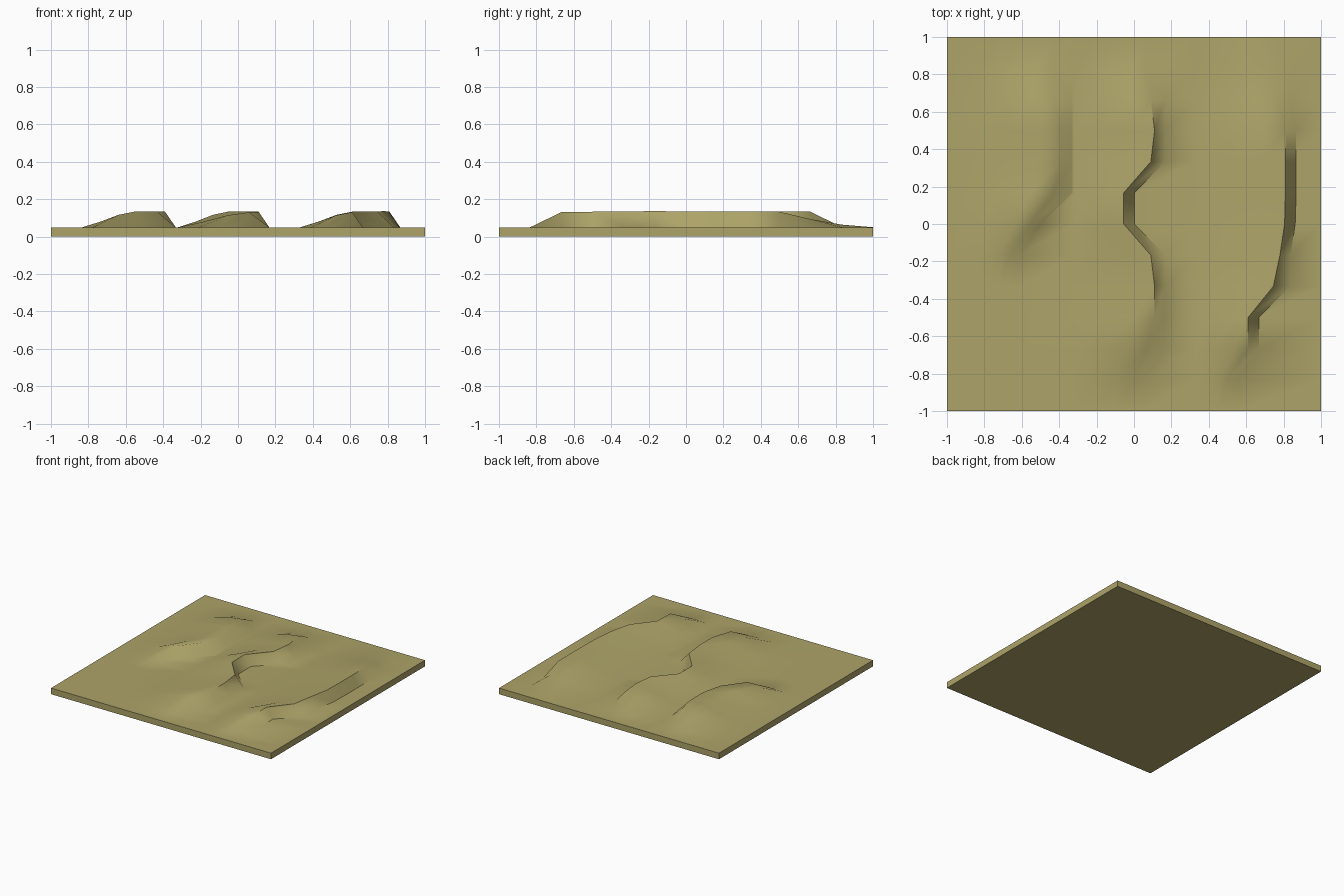
import bpy, bmesh, math

if "Cube" in bpy.data.objects:
    bpy.data.objects.remove(bpy.data.objects["Cube"])

SLAB = 0.05    # thickness of the flat tile
RISE = 0.083   # dune height above the tile
ROWS = 13      # rows run along y, 1/6 apart

# Each dune: windward foot x, first row index, then (crest x, height factor) per row
dunes = [
    (-0.833, 5, [(-0.667, 0), (-0.555, 1), (-0.43, 1), (-0.39, 1), (-0.39, 1),
                 (-0.43, 1), (-0.5, 0)]),
    (-0.32, 1, [(0.0, 0), (0.06, 0.97), (0.11, 1), (0.11, 1), (0.09, 1), (-0.055, 1),
                (-0.055, 1), (0.09, 1), (0.11, 1), (0.09, 1), (0.0, 0)]),
    (0.333, 1, [(0.5, 0), (0.61, 0.97), (0.61, 1), (0.745, 1), (0.78, 1.05), (0.805, 1),
                (0.81, 1), (0.81, 1), (0.81, 1), (0.765, 0.52), (0.715, 0.17), (0.667, 0)]),
]


def dune_points(foot, start, crests, row):
    """Cross-section of one dune in a row: gentle windward side, steep lee side."""
    crest, h = crests[min(max(row - start, 0), len(crests) - 1)]
    lee = max(math.ceil(crest * 6 - 0.02) / 6, crest + 0.057)
    pts = [(foot + (crest - foot) * t, SLAB + RISE * h * k)
           for t, k in ((0, 0), (0.35, 0.36), (0.7, 0.8), (1, 1))]
    return pts + [(lee, SLAB)]


# Sand surface: one row of vertices per y step
bm = bmesh.new()
grid = []
for r in range(ROWS):
    y = -1 + 2 * r / (ROWS - 1)
    pts = [(-1, SLAB)]
    for d in dunes:
        pts += dune_points(*d, r)
    pts.append((1, SLAB))
    grid.append([bm.verts.new((x, y, z)) for x, z in pts])
for a, b in zip(grid, grid[1:]):
    for i in range(len(a) - 1):
        bm.faces.new((a[i], a[i + 1], b[i + 1], b[i]))

# Tile sides and underside
rim = (grid[0] + [row[-1] for row in grid[1:-1]] + grid[-1][::-1]
       + [row[0] for row in grid[-2:0:-1]])
low = [bm.verts.new((v.co.x, v.co.y, 0)) for v in rim]
n = len(rim)
for i in range(n):
    j = (i + 1) % n
    bm.faces.new((rim[i], low[i], low[j], rim[j]))
bm.faces.new(low[::-1])
bmesh.ops.recalc_face_normals(bm, faces=bm.faces)

mesh = bpy.data.meshes.new("sand_dune_tile")
bm.to_mesh(mesh)
bm.free()
tile = bpy.data.objects.new("sand_dune_tile", mesh)
bpy.context.collection.objects.link(tile)

sand = bpy.data.materials.new("sand")
sand.diffuse_color = (0.42, 0.37, 0.14, 1)
sand.use_nodes = True
sand.node_tree.nodes["Principled BSDF"].inputs["Base Color"].default_value = sand.diffuse_color
mesh.materials.append(sand)

# Soft slopes, sharp crests and tile edges
bpy.context.view_layer.objects.active = tile
tile.select_set(True)
bpy.ops.object.shade_smooth_by_angle(angle=math.radians(55))
